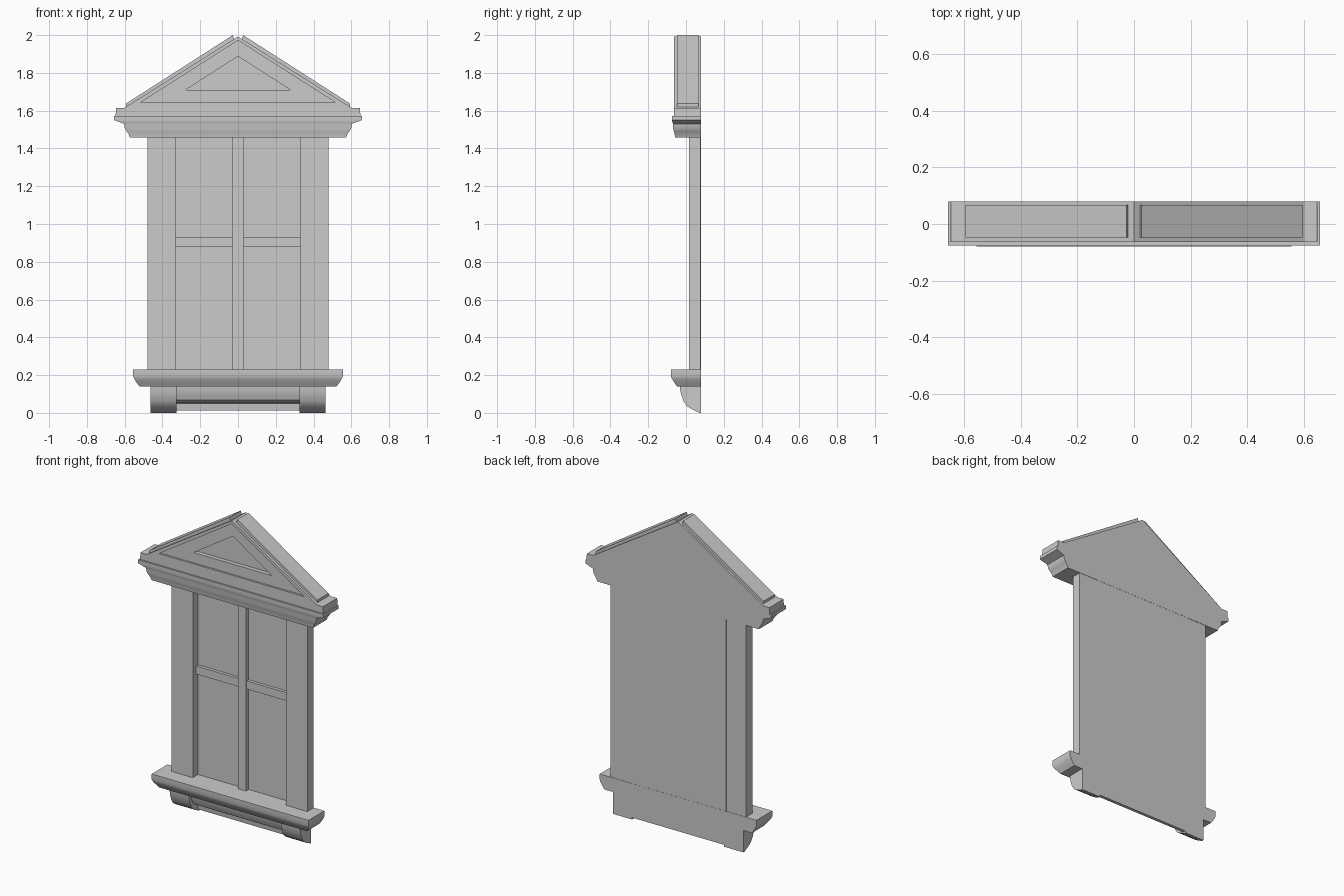
import bpy, bmesh

if "Cube" in bpy.data.objects:
    bpy.data.objects.remove(bpy.data.objects["Cube"])

BACK = 0.08


def loft(name, rings, smooth=False):
    """Closed solid through a list of equally long point rings."""
    bm = bmesh.new()
    loops = [[bm.verts.new(p) for p in ring] for ring in rings]
    n = len(loops[0])
    for a, b in zip(loops, loops[1:]):
        for i in range(n):
            j = (i + 1) % n
            bm.faces.new((a[i], a[j], b[j], b[i]))
    bm.faces.new(loops[0])
    bm.faces.new(loops[-1])
    bmesh.ops.recalc_face_normals(bm, faces=bm.faces)
    mesh = bpy.data.meshes.new(name)
    bm.to_mesh(mesh)
    bm.free()
    ob = bpy.data.objects.new(name, mesh)
    bpy.context.collection.objects.link(ob)
    if smooth:
        bpy.ops.object.select_all(action='DESELECT')
        ob.select_set(True)
        bpy.context.view_layer.objects.active = ob
        bpy.ops.object.shade_smooth_by_angle(angle=0.55)
    return ob


def box(name, x0, x1, y0, y1, z0, z1):
    return loft(name, [[(x0, y0, z), (x1, y0, z), (x1, y1, z), (x0, y1, z)] for z in (z0, z1)])


def mitred(name, profile):
    """Moulding that returns around both ends; profile = (z, half width, front y)."""
    return loft(name, [[(-w, BACK, z), (-w, y, z), (w, y, z), (w, BACK, z)]
                       for z, w, y in profile], True)


def along_x(name, profile, x0, x1):
    return loft(name, [[(x, y, z) for y, z in profile] for x in (x0, x1)], True)


def along_y(name, outline, y0, y1):
    return loft(name, [[(x, y, z) for x, z in outline] for y in (y0, y1)])


# Window pane and glazing bars
box("pane", -0.34, 0.34, 0.068, 0.079, 0.2, 1.5)
box("vertical_bar", -0.028, 0.028, 0.04, 0.075, 0.2, 1.48)
box("horizontal_bar", -0.335, 0.335, 0.048, 0.075, 0.88, 0.932)

# Sill with rounded lower edge
mitred("sill", [(0.14, 0.522, -0.048), (0.155, 0.533, -0.058), (0.17, 0.543, -0.068),
                (0.182, 0.55, -0.075), (0.195, 0.555, -0.08), (0.23, 0.555, -0.08)])

# Apron below the sill
along_x("apron", [(BACK, 0.15), (-0.012, 0.15), (-0.01, 0.12), (0.0, 0.09), (0.01, 0.067),
                  (0.035, 0.052), (0.055, 0.05), (0.06, 0.012), (BACK, 0.012)], -0.33, 0.33)

# Cornice moulding
mitred("cornice", [(1.457, 0.572, -0.058), (1.475, 0.579, -0.06), (1.49, 0.589, -0.064),
                   (1.505, 0.599, -0.068), (1.53, 0.603, -0.069), (1.535, 0.615, -0.07),
                   (1.55, 0.656, -0.075), (1.572, 0.656, -0.075)])

# Pediment with stepped triangular recess
pediment = along_y("pediment", [(-0.648, 1.568), (0.648, 1.568), (0.646, 1.615), (0.602, 1.615),
                                (0, 1.992), (-0.602, 1.615), (-0.646, 1.615)], -0.064, BACK)
outer = [(-0.515, 1.644), (0.515, 1.644), (0, 1.972)]
inner = [(-0.277, 1.71), (0.277, 1.71), (0, 1.888)]
cutter = loft("recess_cutter", [[(x, y, z) for x, z in tri] for tri, y in
                                ((outer, -0.12), (outer, -0.052), (inner, -0.052), (inner, -0.025))])
cutter.hide_render = True
cutter.hide_set(True)
cut = pediment.modifiers.new("recess", 'BOOLEAN')
cut.operation = 'DIFFERENCE'
cut.solver = 'EXACT'
cut.object = cutter

for side, s in (("left", -1), ("right", 1)):
    # Jambs
    xa, xb = sorted((s * 0.33, s * 0.48))
    box(side + "_jamb", xa, xb, 0.015, 0.078, 0.2, 1.48)
    # Curved brackets under the sill
    along_x(side + "_bracket", [(BACK, 0.15), (-0.033, 0.15), (-0.031, 0.125), (-0.025, 0.095),
                                (-0.013, 0.062), (0.005, 0.036), (0.035, 0.017), (0.07, 0.0),
                                (BACK, 0.0)], s * 0.325, s * 0.462)
    # Raised strips on the roof slopes
    along_y(side + "_roof_strip", [(s * 0.594, 1.612), (s * 0.594, 1.637),
                                   (s * 0.027, 2.0), (s * 0.018, 1.97)], -0.047, 0.067)
